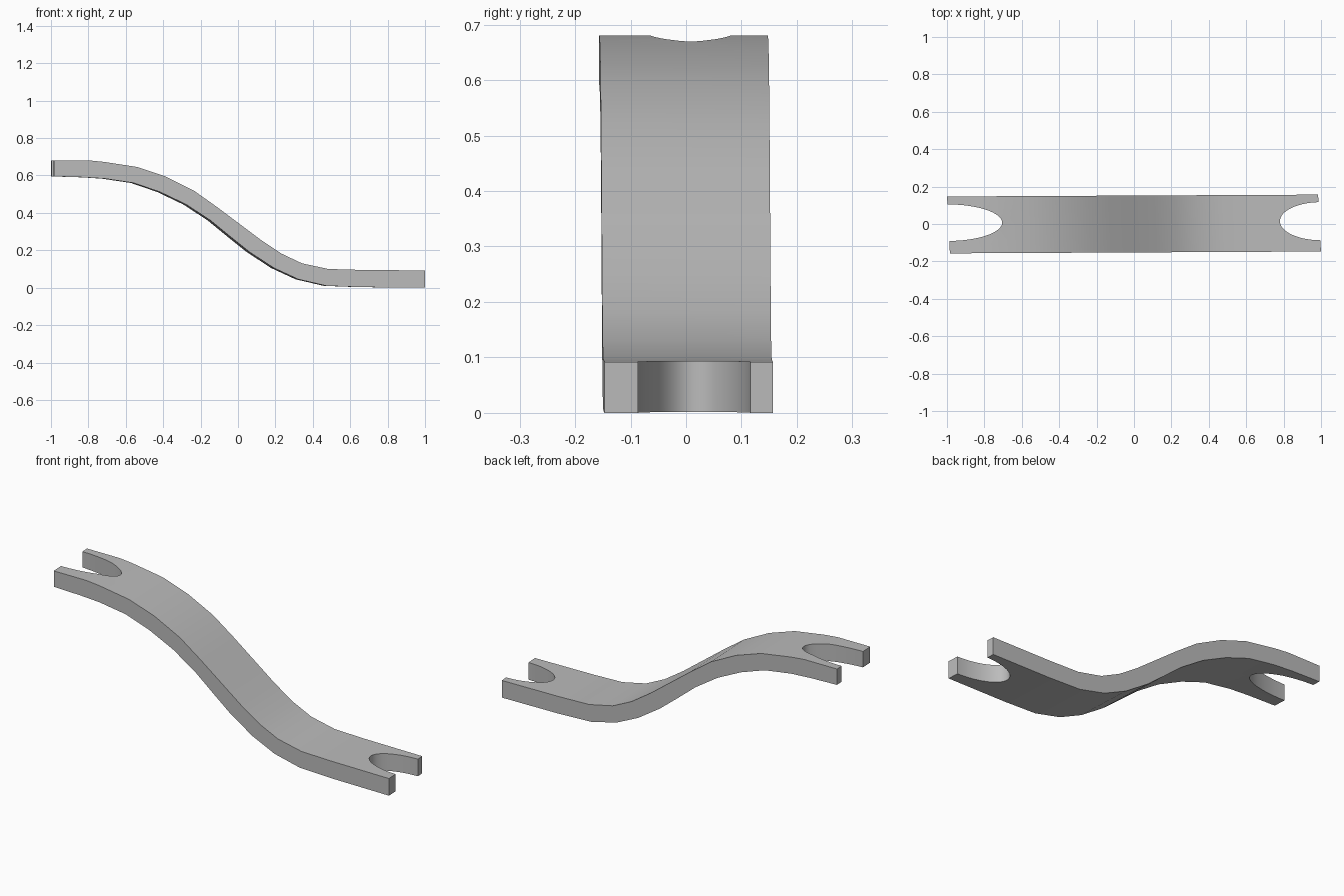
import bpy, bmesh, math

cube = bpy.data.objects.get("Cube")
if cube:
    bpy.data.objects.remove(cube, do_unlink=True)

HALF_WIDTH = 0.152
SKEW = 0.05      # ends lean slightly across the width
DRIFT = 0.005    # bar runs slightly off the x axis

# Paired stations along the bar: upper and lower edge (x, z)
UPPER = [(-0.992, .68), (-.8, .68), (-.72, .672), (-.545, .645), (-.395, .595),
         (-.245, .52), (-.125, .435), (-.005, .345), (.115, .255), (.225, .182),
         (.335, .13), (.475, .1), (.65, .095), (.992, .092)]
LOWER = [(-0.992, .595), (-.83, .59), (-.72, .583), (-.565, .56), (-.425, .512),
         (-.285, .445), (-.155, .36), (-.045, .27), (.055, .19), (.185, .105),
         (.315, .045), (.465, .01), (.65, .003), (.992, 0)]


def new_object(name, bm):
    bmesh.ops.recalc_face_normals(bm, faces=bm.faces)
    mesh = bpy.data.meshes.new(name)
    bm.to_mesh(mesh)
    bm.free()
    obj = bpy.data.objects.new(name, mesh)
    bpy.context.collection.objects.link(obj)
    return obj


# Curved bar: a ring of four corners at each station, joined by quads
bm = bmesh.new()
rings = []
for (ux, uz), (lx, lz) in zip(UPPER, LOWER):
    ring = []
    for x, z, side in ((ux, uz, -1), (ux, uz, 1), (lx, lz, 1), (lx, lz, -1)):
        y = side * HALF_WIDTH
        ring.append(bm.verts.new((x - SKEW * y, y + DRIFT * x, z)))
    rings.append(ring)
for a, b in zip(rings, rings[1:]):
    for i in range(4):
        j = (i + 1) % 4
        bm.faces.new((a[i], a[j], b[j], b[i]))
bm.faces.new(rings[0])
bm.faces.new(rings[-1])
bar = new_object("curved_bar", bm)

# Single grey material
grey = bpy.data.materials.new("mid_grey")
grey.use_nodes = True
colour = (0.5, 0.5, 0.5, 1)
grey.diffuse_color = colour
grey.node_tree.nodes["Principled BSDF"].inputs["Base Color"].default_value = colour
bar.data.materials.append(grey)


# Elliptical notch cutter for each end
def cut_notch(name, x, y, depth, half_height, z):
    bm = bmesh.new()
    bmesh.ops.create_cone(bm, cap_ends=True, segments=64,
                          radius1=1, radius2=1, depth=0.4)
    for v in bm.verts:
        v.co.x = x + v.co.x * depth
        v.co.y = y + v.co.y * half_height
        v.co.z += z
    cutter = new_object(name, bm)
    cutter.data.materials.append(grey)
    cutter.hide_render = True
    mod = bar.modifiers.new(name, "BOOLEAN")
    mod.operation = "DIFFERENCE"
    mod.solver = "EXACT"
    mod.object = cutter
    bpy.context.view_layer.objects.active = bar
    bpy.ops.object.modifier_apply(modifier=name)
    bpy.data.objects.remove(cutter, do_unlink=True)


cut_notch("upper_notch", -1.0, .007, .295, .098, .63)
cut_notch("lower_notch", 1.0, .015, .22, .102, .05)

# Smooth bends with crisp edges
bpy.ops.object.select_all(action="DESELECT")
bar.select_set(True)
bpy.context.view_layer.objects.active = bar
bpy.ops.object.shade_smooth_by_angle(angle=math.radians(30))
